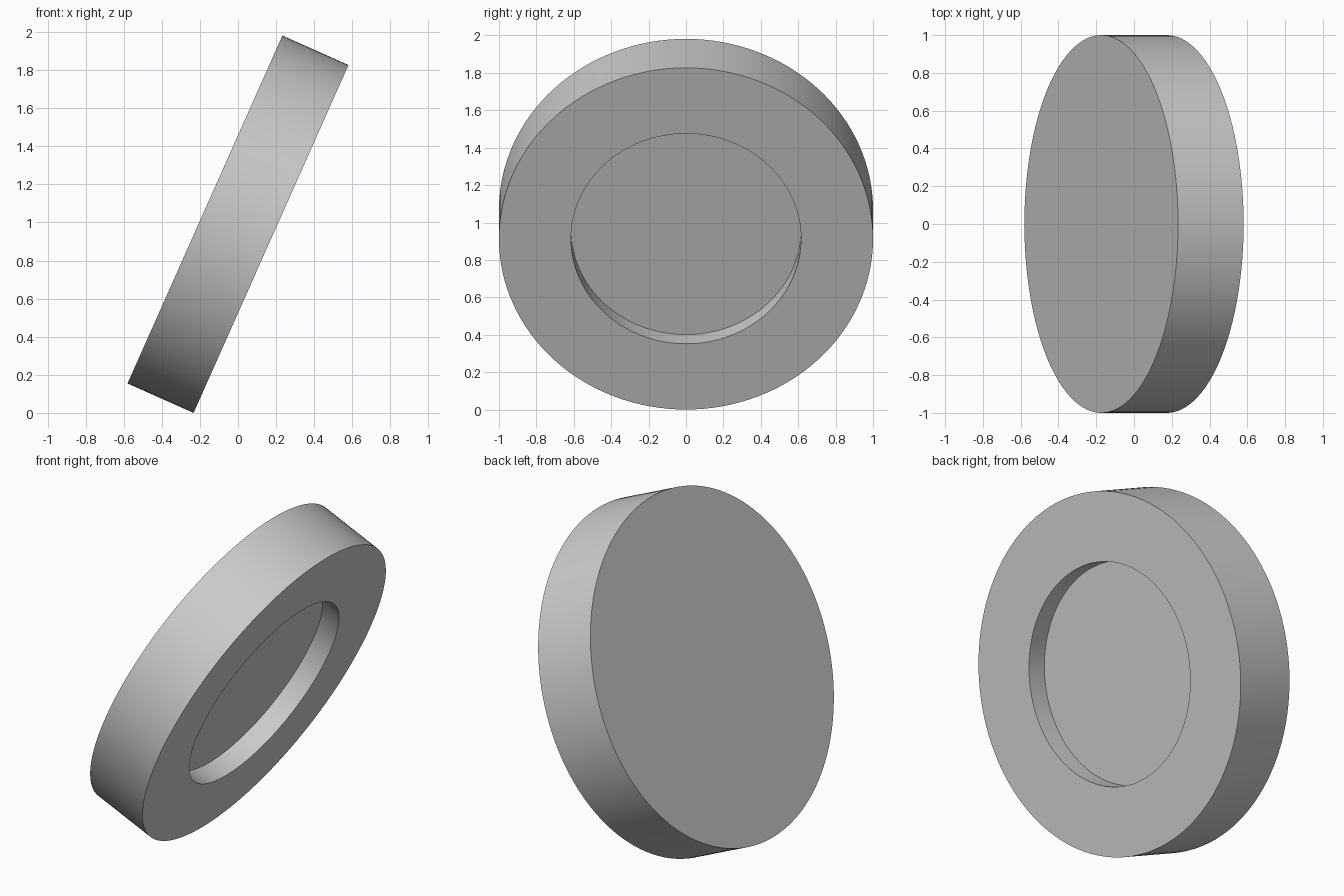
import bpy, bmesh
from math import radians, sin, cos, tau

cube = bpy.data.objects.get("Cube")
if cube:
    bpy.data.objects.remove(cube, do_unlink=True)

RADIUS, THICK = 1.0, 0.38
RECESS_RADIUS, RECESS_DEPTH = 0.615, 0.12
TILT = radians(114)
SEGMENTS = 128

# Plain grey material
grey = bpy.data.materials.new("light_grey")
grey.use_nodes = True
colour = (0.6, 0.6, 0.6, 1)
grey.diffuse_color = colour
grey.node_tree.nodes["Principled BSDF"].inputs["Base Color"].default_value = colour

# Turned profile: back edge, front edge, recess lip, recess floor
half = THICK / 2
profile = [(RADIUS, -half), (RADIUS, half),
           (RECESS_RADIUS, half), (RECESS_RADIUS, half - RECESS_DEPTH)]

bm = bmesh.new()
rings = [[bm.verts.new((r * cos(tau * i / SEGMENTS), r * sin(tau * i / SEGMENTS), z))
          for i in range(SEGMENTS)] for r, z in profile]
for low, high in zip(rings, rings[1:]):
    for i in range(SEGMENTS):
        j = (i + 1) % SEGMENTS
        bm.faces.new((low[i], low[j], high[j], high[i]))

# Flat back and recess floor
bm.faces.new(list(reversed(rings[0])))
bm.faces.new(rings[-1])
bmesh.ops.recalc_face_normals(bm, faces=bm.faces)

mesh = bpy.data.meshes.new("recessed_disc")
bm.to_mesh(mesh)
bm.free()
mesh.materials.append(grey)

# Tilted disc resting on its lower rim
disc = bpy.data.objects.new("recessed_disc", mesh)
bpy.context.collection.objects.link(disc)
disc.rotation_euler = (0, TILT, 0)
disc.location.z = RADIUS * sin(TILT) + half * abs(cos(TILT))

bpy.ops.object.select_all(action='DESELECT')
disc.select_set(True)
bpy.context.view_layer.objects.active = disc
bpy.ops.object.shade_smooth_by_angle(angle=radians(30))
